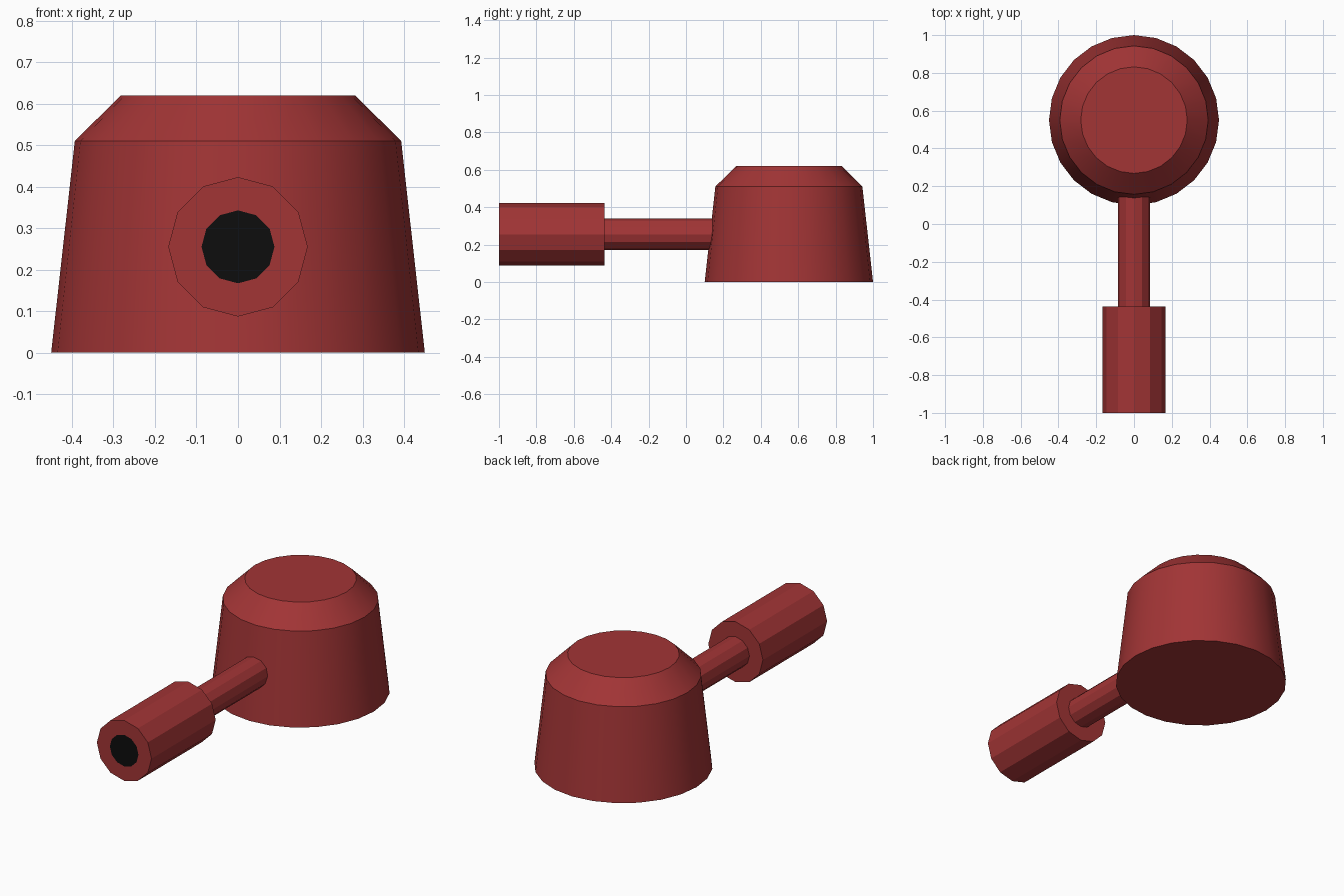
import bpy, bmesh, math
from mathutils import Matrix

if "Cube" in bpy.data.objects:
    bpy.data.objects.remove(bpy.data.objects["Cube"])


def material(name, rgb):
    m = bpy.data.materials.new(name)
    m.diffuse_color = (*rgb, 1)
    m.use_nodes = True
    m.node_tree.nodes["Principled BSDF"].inputs["Base Color"].default_value = m.diffuse_color
    return m


red = material("red_paint", (0.36, 0.035, 0.036))
black = material("black_bore", (0.004, 0.004, 0.004))


def lathe(name, profile, sides, matrix, mat):
    """Closed solid of revolution from (radius, height) points."""
    bm = bmesh.new()
    rings = [[bm.verts.new((r * math.cos(2 * math.pi * i / sides),
                            r * math.sin(2 * math.pi * i / sides), h))
              for i in range(sides)] for r, h in profile]
    for a, b in zip(rings, rings[1:]):
        for i in range(sides):
            j = (i + 1) % sides
            bm.faces.new((a[i], a[j], b[j], b[i]))
    bm.faces.new(rings[0][::-1])
    bm.faces.new(rings[-1])
    bm.transform(matrix)
    bmesh.ops.recalc_face_normals(bm, faces=bm.faces)
    mesh = bpy.data.meshes.new(name)
    bm.to_mesh(mesh)
    bm.free()
    mesh.materials.append(mat)
    ob = bpy.data.objects.new(name, mesh)
    bpy.context.collection.objects.link(ob)
    return ob


# Tapered turret with chamfered top
turret = lathe("turret", [(0.45, 0), (0.393, 0.51), (0.282, 0.62)], 24,
               Matrix.Translation((0, 0.55, 0)), red)
bpy.context.view_layer.objects.active = turret
turret.select_set(True)
bpy.ops.object.shade_smooth_by_angle(angle=math.radians(25))

# Barrel axis: local z points to the front (-y)
axis = Matrix.Translation((0, 0, 0.255)) @ Matrix.Rotation(math.radians(90), 4, 'X')

# Thin barrel running into the turret, and thick muzzle
lathe("barrel", [(0.085, -0.25), (0.085, 0.436)], 12, axis, red)
muzzle = lathe("muzzle", [(0.168, 0.436), (0.168, 1.0)], 12, axis, red)

# Black bore opening inset into the muzzle face
muzzle.data.materials.append(black)
bm = bmesh.new()
bm.from_mesh(muzzle.data)
front = min(bm.faces, key=lambda f: f.calc_center_median().y)
bmesh.ops.inset_region(bm, faces=[front], thickness=0.083 * math.cos(math.pi / 12))
front.material_index = 1
bm.to_mesh(muzzle.data)
bm.free()
